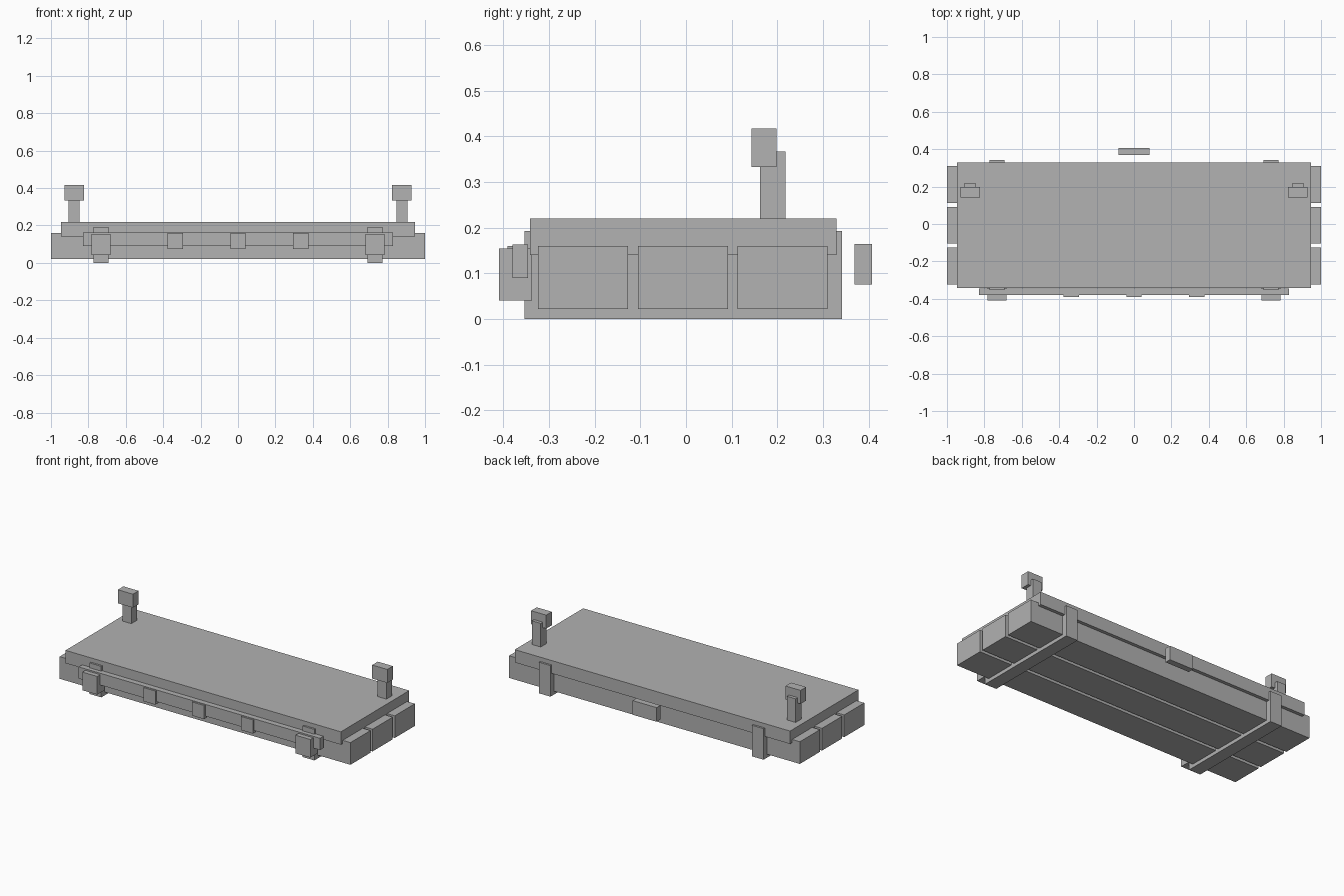
import bpy
from mathutils import Matrix, Vector

cube = bpy.data.objects.get("Cube")
if cube:
    bpy.data.objects.remove(cube, do_unlink=True)

grey = bpy.data.materials.new("plain grey")
grey.use_nodes = True
colour = (0.445, 0.445, 0.445, 1)
grey.diffuse_color = colour
grey.node_tree.nodes["Principled BSDF"].inputs["Base Color"].default_value = colour


def box(name, xs, ys, zs):
    """Flat-sided block between the given limits on each axis."""
    spans = (xs, ys, zs)
    centre = Vector([(a + b) / 2 for a, b in spans])
    size = [b - a for a, b in spans]
    bpy.ops.mesh.primitive_cube_add(size=1)
    ob = bpy.context.object
    ob.name = ob.data.name = name
    ob.data.transform(Matrix.Translation(centre) @ Matrix.Diagonal((*size, 1)))
    ob.data.materials.append(grey)


def around(x, width):
    return (x - width / 2, x + width / 2)


# Three long beams under a single deck
for label, y in (("front", -0.225), ("middle", -0.007), ("back", 0.211)):
    box(label + "_beam", (-1, 1), around(y, 0.197), (0.022, 0.16))
box("deck", (-0.947, 0.947), (-0.342, 0.33), (0.14, 0.22))

# Front rail with three clips
box("front_rail", (-0.83, 0.83), (-0.38, -0.346), (0.09, 0.163))
for label, x in (("right", -0.336), ("middle", 0), ("left", 0.336)):
    box(label + "_rail_clip", around(x, 0.082), (-0.391, -0.362), (0.075, 0.16))

# Plate standing off the back
box("back_plate", around(0, 0.166), (0.369, 0.407), (0.076, 0.164))

# Cross straps, front blocks and lamp posts on both sides
for label, side in (("right", -1), ("left", 1)):
    box(label + "_cross_strap", around(0.733 * side, 0.08), (-0.354, 0.342), (0, 0.193))
    box(label + "_front_block", around(0.733 * side, 0.102), (-0.409, -0.337), (0.041, 0.154))
    box(label + "_lamp_post", around(0.877 * side, 0.06), (0.162, 0.218), (0.21, 0.367))
    box(label + "_lamp_head", around(0.875 * side, 0.104), (0.143, 0.198), (0.333, 0.417))
